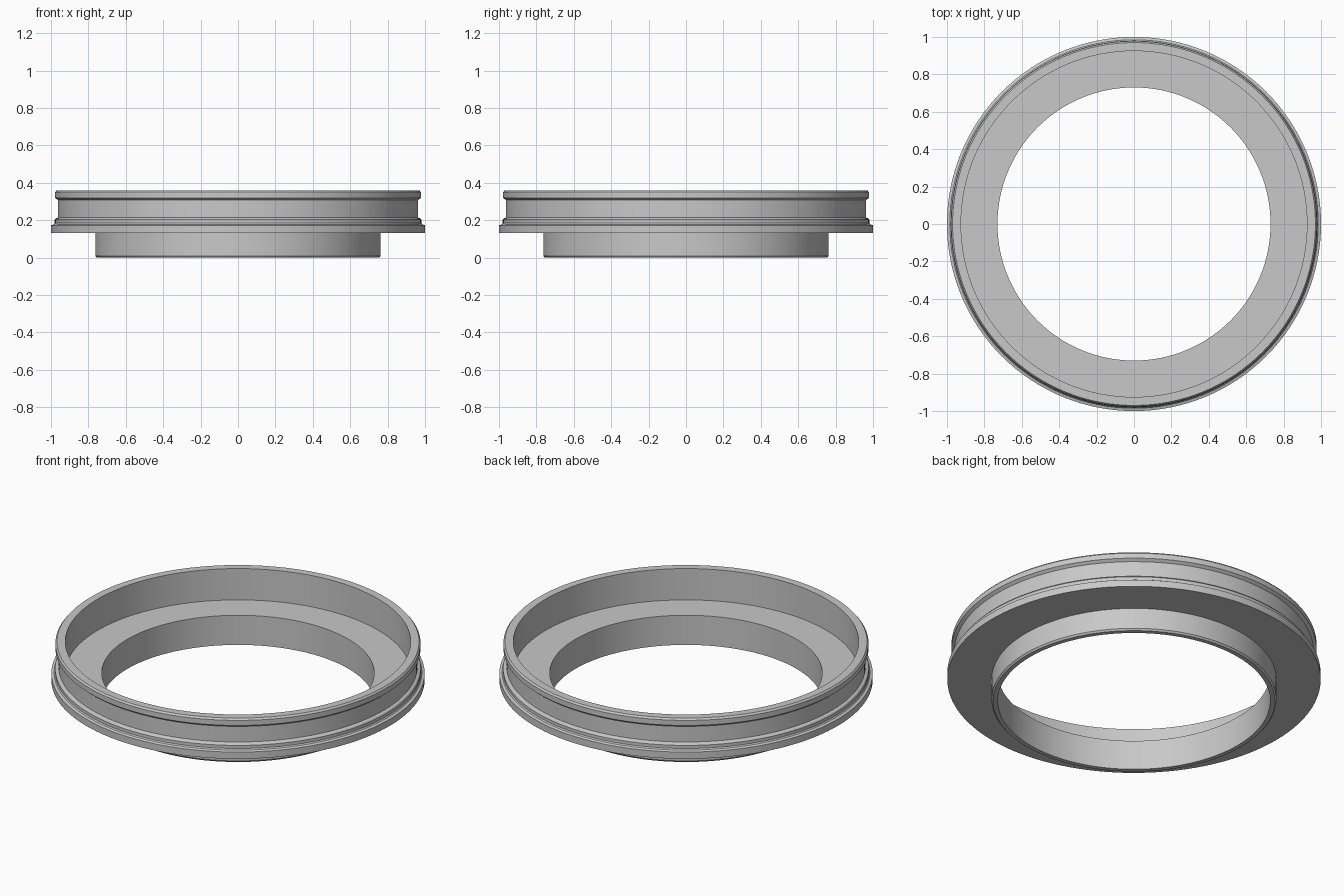
import bpy
import math

cube = bpy.data.objects.get("Cube")
if cube:
    bpy.data.objects.remove(cube)

grey = bpy.data.materials.new("light_grey")
grey.use_nodes = True
COLOR = (0.58, 0.58, 0.58, 1)
grey.diffuse_color = COLOR
grey.node_tree.nodes["Principled BSDF"].inputs["Base Color"].default_value = COLOR


def lathe(name, profile, segments=128):
    """Revolve a closed (radius, height) outline around z."""
    n = len(profile)
    verts, faces = [], []
    for s in range(segments):
        a = math.tau * s / segments
        verts += [(r * math.cos(a), r * math.sin(a), z) for r, z in profile]
        t = (s + 1) % segments
        for i in range(n):
            j = (i + 1) % n
            faces.append((s * n + i, t * n + i, t * n + j, s * n + j))
    mesh = bpy.data.meshes.new(name)
    mesh.from_pydata(verts, [], faces)
    mesh.materials.append(grey)
    obj = bpy.data.objects.new(name, mesh)
    bpy.context.collection.objects.link(obj)
    bpy.ops.object.select_all(action="DESELECT")
    obj.select_set(True)
    bpy.context.view_layer.objects.active = obj
    bpy.ops.object.shade_smooth_by_angle(angle=math.radians(20))
    return obj


# Outline runs counter-clockwise: neck, flange, grooved wall, rim, cup, bore
neck = [(0.73, 0), (0.755, 0), (0.763, 0.01), (0.763, 0.133)]
flange = [(1.0, 0.133), (1.0, 0.173), (0.985, 0.178)]
lower_lip = [(0.98, 0.185), (0.98, 0.203), (0.975, 0.21), (0.962, 0.215)]
upper_lip = [(0.962, 0.307), (0.978, 0.32), (0.978, 0.35), (0.97, 0.36)]
cup = [(0.925, 0.36), (0.925, 0.175), (0.73, 0.175)]

lathe("flanged_adapter_ring", neck + flange + lower_lip + upper_lip + cup)
